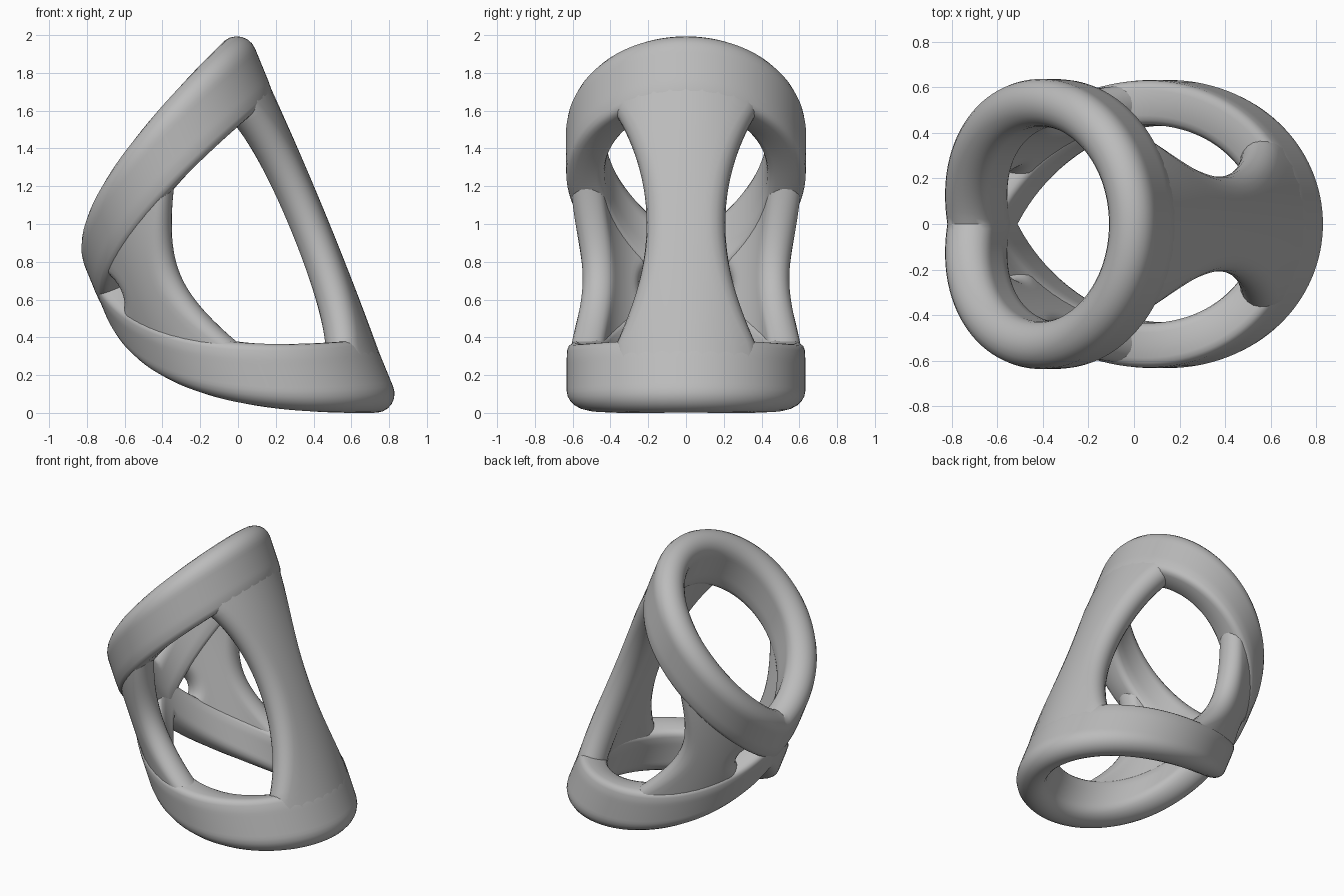
import bpy, bmesh
from math import sin, cos, pi, radians, copysign
from mathutils import Vector

cube = bpy.data.objects.get("Cube")
if cube:
    bpy.data.objects.remove(cube)

grey = bpy.data.materials.new("plain grey")
grey.use_nodes = True
colour = (0.5, 0.5, 0.5, 1)
grey.diffuse_color = colour
grey.node_tree.nodes["Principled BSDF"].inputs["Base Color"].default_value = colour

# The whole frame lies on a tilted tube
AXIS = Vector((-0.38, 0, 0.925))
ACROSS = Vector((0.925, 0, 0.38))
CENTRE, RADIUS, MIDDLE = 0.168, 0.532, 0.79


def on_tube(angle, radius, height):
    side = CENTRE + radius * cos(angle)
    return ACROSS * side + Vector((0, radius * sin(angle), 0)) + AXIS * height


def upper_level(angle):
    """Centre line of the upper ring, dipping to a cusp at the back."""
    return MIDDLE + 0.17 + 0.708 * max(0, cos(angle / 2)) ** 1.1


def lower_level(angle):
    """Centre line of the lower ring, rising to a cusp at the back."""
    turn = abs((angle + pi) % (2 * pi) - pi) / pi
    return MIDDLE - 0.87 + 0.92 * turn ** 2


def stadium(half_length, half_width, squareness=1, arc=10, straight=8):
    """Slot outline of (along, across) points; the negative end may be squarer."""
    flat = max(0, half_length - half_width)
    points = []
    for sign, power in ((1, 1), (-1, squareness)):
        for i in range(arc + 1):
            a = pi * i / arc
            along = half_width * max(0, sin(a)) ** power
            across = half_width * copysign(abs(cos(a)) ** power, cos(a))
            points.append((sign * (flat + along), sign * across))
        for i in range(1, straight):
            points.append((sign * flat * (1 - 2 * i / straight), -sign * half_width))
    return points


def sweep(name, sections, loop):
    """Skin a list of equal outlines into one smooth object."""
    bm = bmesh.new()
    rows = [[bm.verts.new(p) for p in s] for s in sections]
    pairs = list(zip(rows, rows[1:]))
    if loop:
        pairs.append((rows[-1], rows[0]))
    else:
        bm.faces.new(rows[0])
        bm.faces.new(rows[-1])
    for a, b in pairs:
        for i in range(len(a)):
            j = (i + 1) % len(a)
            bm.faces.new((a[i], a[j], b[j], b[i]))
    bmesh.ops.recalc_face_normals(bm, faces=bm.faces)
    mesh = bpy.data.meshes.new(name)
    bm.to_mesh(mesh)
    bm.free()
    mesh.materials.append(grey)
    obj = bpy.data.objects.new(name, mesh)
    bpy.context.collection.objects.link(obj)
    bpy.ops.object.select_all(action="DESELECT")
    obj.select_set(True)
    bpy.context.view_layer.objects.active = obj
    bpy.ops.object.shade_smooth_by_angle(angle=radians(35))
    return obj


def ring(name, level, sign, thickness):
    """Tall band round the tube, squarer on the edge that meets the struts."""
    sections = []
    for i in range(128):
        angle = -pi + 2 * pi * i / 128
        half = 0.195 - 0.0075 * (1 - cos(angle))
        sections.append([on_tube(angle, RADIUS + b, level(angle) + sign * a)
                         for a, b in stadium(half, thickness, 0.5)])
    return sweep(name, sections, True)


def strut(name, centre, waist, flare, thickness, bow):
    """Hourglass bar joining the centre lines of both rings."""
    sections = []
    for i in range(41):
        t = i / 40
        bend = (2 * t - 1) ** 2
        half = radians(min(waist + flare * bend, 42)) * RADIUS
        row = []
        for a, b in stadium(half, thickness):
            angle = radians(centre) + a / RADIUS
            low, high = lower_level(angle), upper_level(angle)
            row.append(on_tube(angle, RADIUS + b + bow * (1 - bend),
                               low + (high - low) * t))
        sections.append(row)
    return sweep(name, sections, False)


parts = [ring("upper_ring", upper_level, 1, 0.104),
         ring("lower_ring", lower_level, -1, 0.1),
         strut("main_strut", 0, 21.5, 30, 0.096, 0.02),
         strut("left_side_strut", 131, 20, 33, 0.088, 0),
         strut("right_side_strut", -131, 20, 33, 0.088, 0)]

# Stand the frame on the ground, centred
points = [v.co for p in parts for v in p.data.vertices]
low = Vector([min(p[k] for p in points) for k in range(3)])
high = Vector([max(p[k] for p in points) for k in range(3)])
base = Vector(((low.x + high.x) / 2, (low.y + high.y) / 2, low.z))
for part in parts:
    for v in part.data.vertices:
        v.co -= base
